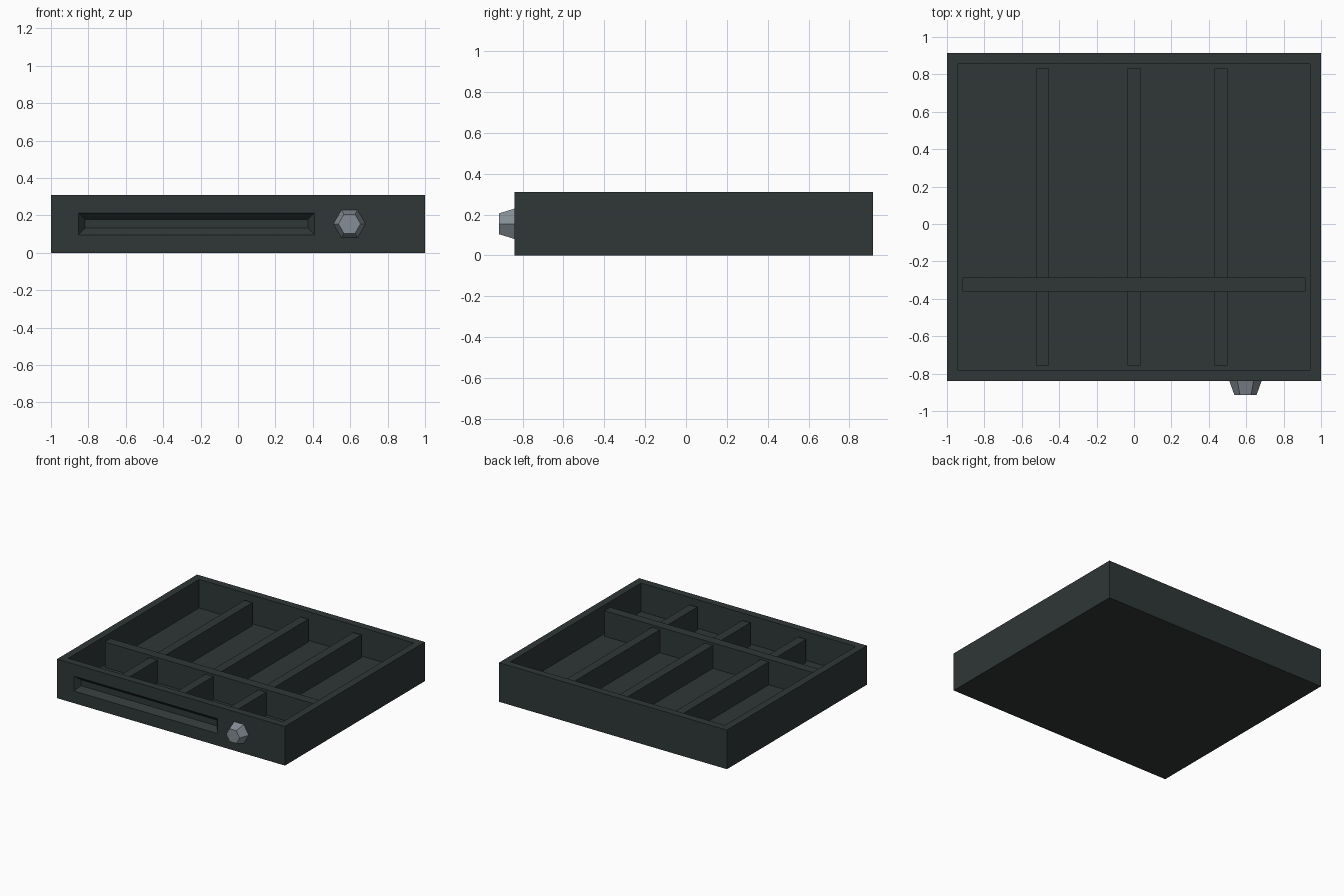
import bpy, bmesh, math
from mathutils import Vector, Matrix

if "Cube" in bpy.data.objects:
    bpy.data.objects.remove(bpy.data.objects["Cube"])


def material(name, rgb):
    m = bpy.data.materials.new(name)
    m.diffuse_color = (*rgb, 1)
    m.use_nodes = True
    m.node_tree.nodes["Principled BSDF"].inputs["Base Color"].default_value = m.diffuse_color
    return m


DARK = material("dark slate", (0.029, 0.038, 0.037))
GREY = material("knob grey", (0.235, 0.27, 0.305))


def finish(name, bm, mat):
    bmesh.ops.recalc_face_normals(bm, faces=bm.faces)
    me = bpy.data.meshes.new(name)
    bm.to_mesh(me)
    bm.free()
    me.materials.append(mat)
    ob = bpy.data.objects.new(name, me)
    bpy.context.collection.objects.link(ob)
    return ob


def box_bmesh(x0, x1, y0, y1, z0, z1):
    bm = bmesh.new()
    bmesh.ops.create_cube(bm, size=1)
    for v in bm.verts:
        v.co = Vector((x1 if v.co.x > 0 else x0,
                       y1 if v.co.y > 0 else y0,
                       z1 if v.co.z > 0 else z0))
    bm.normal_update()
    return bm


def face_towards(bm, direction):
    return max(bm.faces, key=lambda f: f.normal.dot(Vector(direction)))


def place_front(face, x0, x1, y, z0, z1):
    """Snap the four corners of a front-facing quad to a rectangle."""
    c = face.calc_center_median()
    for v in face.verts:
        v.co = Vector((x1 if v.co.x > c.x else x0, y,
                       z1 if v.co.z > c.z else z0))


# Tray body: solid block with sunken top
FRONT, BACK, TOP, FLOOR, WALL = -0.84, 0.915, 0.31, 0.083, 0.083
bm = box_bmesh(-1, 1, FRONT, BACK, 0, TOP)
top, front = face_towards(bm, (0, 0, 1)), face_towards(bm, (0, -1, 0))
bmesh.ops.inset_individual(bm, faces=[top], thickness=WALL)
rim = list(top.edges)
bmesh.ops.inset_individual(bm, faces=[top], thickness=0)
for v in top.verts:
    v.co.z = FLOOR

# Long label slot with bevelled sides in the front
bmesh.ops.inset_individual(bm, faces=[front], thickness=0.05)
place_front(front, -0.853, 0.41, FRONT, 0.096, 0.214)
bmesh.ops.inset_individual(bm, faces=[front], thickness=0.01)
place_front(front, -0.818, 0.375, FRONT + 0.04, 0.132, 0.179)
finish("tray_body", bm, DARK)

# Cross divider
IN_X = 1 - WALL
CROSS0, CROSS1 = -0.36, -0.287
finish("cross_divider",
       box_bmesh(-IN_X, IN_X, CROSS0, CROSS1, FLOOR, 0.285), DARK)

# Lengthwise dividers, short in front and long behind
for i, x in enumerate((-0.49, 0.0, 0.465), 1):
    for part, y0, y1 in (("short", FRONT + WALL, CROSS0),
                         ("long", CROSS1, BACK - WALL)):
        finish(f"{part}_divider_{i}",
               box_bmesh(x - 0.035, x + 0.035, y0, y1, FLOOR, 0.265), DARK)

# Six-sided tapered knob
bm = bmesh.new()
bmesh.ops.create_cone(bm, cap_ends=True, segments=6, radius1=0.086,
                      radius2=0.059, depth=0.075)
turn = 0 if any(abs(v.co.y) < 1e-4 for v in bm.verts) else math.pi / 6
bmesh.ops.rotate(bm, verts=bm.verts, cent=(0, 0, 0),
                 matrix=Matrix.Rotation(math.pi / 2, 3, 'X')
                 @ Matrix.Rotation(turn, 3, 'Z'))
bmesh.ops.translate(bm, verts=bm.verts, vec=(0.596, FRONT - 0.0375, 0.155))
finish("knob", bm, GREY)
